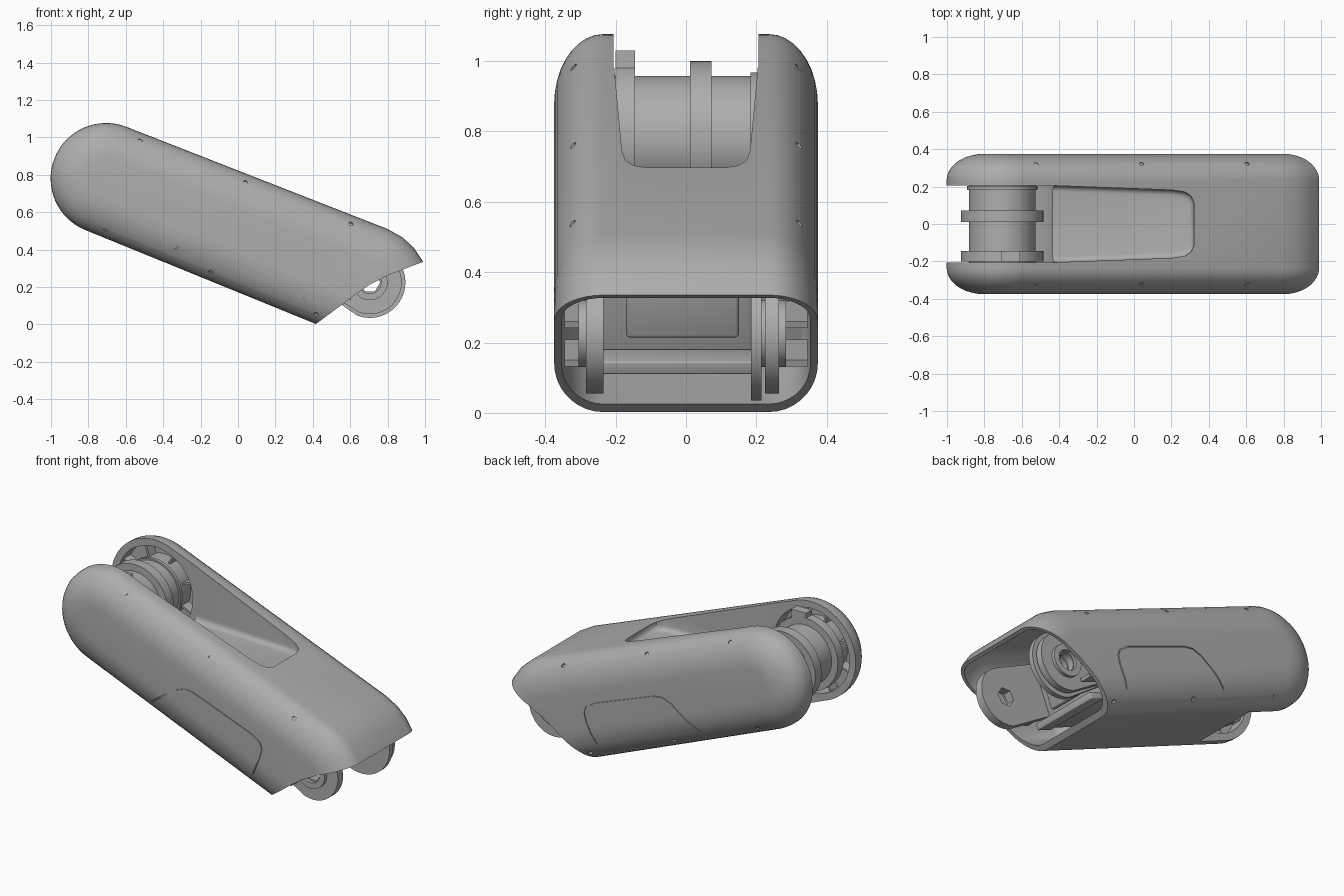
import bpy, bmesh, math
from mathutils import Vector, Matrix

cube = bpy.data.objects.get("Cube")
if cube:
    bpy.data.objects.remove(cube, do_unlink=True)

grey = bpy.data.materials.new("housing_grey")
grey.use_nodes = True
grey.diffuse_color = (0.42, 0.42, 0.42, 1)
grey.node_tree.nodes["Principled BSDF"].inputs["Base Color"].default_value = grey.diffuse_color

AXIS = Vector((-0.705, 0.78))      # upper pivot in x, z
HINGE = Vector((0.705, 0.225))     # lower pivot in x, z
SLOPE = math.radians(21.4)
UP = Vector((math.sin(SLOPE), math.cos(SLOPE)))


def make(name, bm):
    bmesh.ops.recalc_face_normals(bm, faces=bm.faces[:])
    mesh = bpy.data.meshes.new(name)
    bm.to_mesh(mesh)
    bm.free()
    mesh.materials.append(grey)
    ob = bpy.data.objects.new(name, mesh)
    bpy.context.collection.objects.link(ob)
    return ob


def loft(name, rings):
    """Bridge equal rings of points and cap both ends."""
    bm = bmesh.new()
    loops = [[bm.verts.new(p) for p in ring] for ring in rings]
    count = len(loops[0])
    for a, b in zip(loops, loops[1:]):
        for i in range(count):
            j = (i + 1) % count
            bm.faces.new((a[i], a[j], b[j], b[i]))
    bm.faces.new(loops[0])
    bm.faces.new(loops[-1])
    return make(name, bm)


def prism(name, pts, y0, y1):
    return loft(name, [[(p[0], y, p[1]) for p in pts] for y in (y0, y1)])


def arc(c, r, a0, a1, n):
    return [Vector((c[0] + r * math.cos(math.radians(a0 + (a1 - a0) * i / n)),
                    c[1] + r * math.sin(math.radians(a0 + (a1 - a0) * i / n)))) for i in range(n + 1)]


def disc(name, c, r, y0, y1, n=48):
    return prism(name, arc(c, r, 0, 360, n)[:-1], y0, y1)


def inset(pts, d):
    """Offset a counter-clockwise outline inwards."""
    out = []
    for i, p in enumerate(pts):
        e1 = (p - pts[i - 1]).normalized()
        e2 = (pts[(i + 1) % len(pts)] - p).normalized()
        n1, n2 = Vector((-e1.y, e1.x)), Vector((-e2.y, e2.x))
        out.append(p + (n1 + n2) * d / (1 + n1.dot(n2)))
    return out


def pillow(name, pts, half, side=0.14, depth=0.2, steps=9):
    """Extrude an outline in y with elliptically rounded flanks."""
    quarter = []
    for i in range(steps + 1):
        t = math.pi / 2 * i / steps
        quarter.append((half - side + side * math.sin(t), depth * (1 - math.cos(t))))
    levels = [(-y, d) for y, d in reversed(quarter)] + quarter
    return loft(name, [[(p.x, y, p.y) for p in inset(pts, d)] for y, d in levels])


def boolean(ob, cutter, keep=False):
    mod = ob.modifiers.new("cut", "BOOLEAN")
    mod.operation, mod.solver, mod.object = "DIFFERENCE", "EXACT", cutter
    mesh = bpy.data.meshes.new_from_object(ob.evaluated_get(bpy.context.evaluated_depsgraph_get()))
    ob.modifiers.clear()
    ob.data = mesh
    if not keep:
        bpy.data.objects.remove(cutter, do_unlink=True)


def box(name, centre, size, tilt=0.0, bevel=0.0):
    bm = bmesh.new()
    bmesh.ops.create_cube(bm, size=1, matrix=Matrix.Diagonal((*size, 1)))
    if bevel:
        bmesh.ops.bevel(bm, geom=bm.edges[:], offset=bevel, segments=3, affect="EDGES", profile=0.5)
    bm.transform(Matrix.Translation(centre) @ Matrix.Rotation(tilt, 4, "Y"))
    return make(name, bm)


# Outer shell: round head, straight flanks, curved toe
toe = [Vector(p) for p in [(0.95, -0.215), (1.04, 0.10), (1.03, 0.23), (0.99, 0.335),
                           (0.94, 0.41), (0.88, 0.465), (0.80, 0.51)]]
head = arc(AXIS, 0.297, 90 - 21.4, 270 - 21.4, 32)
outline = toe + head
shell = pillow("shell", outline, 0.375)

# Hollow toe
inner = inset(outline, 0.022)[:len(toe)] + [Vector((0.40, 0.638)), Vector((0.15, 0.153))]
boolean(shell, pillow("toe_cavity", inner, 0.353, 0.12, 0.16))

# Slanted opening under the toe
mouth = [(0.25, -0.125), (0.42, 0.005), (0.535, 0.09), (0.62, 0.155), (0.70, 0.21),
         (0.80, 0.262), (0.99, 0.335), (1.3, 0.45), (1.3, -0.5), (0.25, -0.5)]
boolean(shell, prism("mouth_cutter", mouth, -0.6, 0.6))

# Tapered slot along the top, with softened floor edges
half_plan = [(-1.3, 0.208), (-0.43, 0.205), (0.20, 0.182), (0.27, 0.172), (0.305, 0.15), (0.32, 0.115)]
plan = half_plan + [(x, -y) for x, y in reversed(half_plan)]
bm = bmesh.new()
floor = bm.faces.new([bm.verts.new((x, y, 0.655)) for x, y in plan])
rim = bmesh.ops.extrude_face_region(bm, geom=[floor])
bmesh.ops.translate(bm, verts=[v for v in rim["geom"] if isinstance(v, bmesh.types.BMVert)], vec=(0, 0, 0.8))
if not floor.is_valid:
    bm.faces.new([v for v in bm.verts if v.co.z < 0.7])
low = [e for e in bm.edges if all(v.co.z < 0.7 for v in e.verts)]
bmesh.ops.bevel(bm, geom=low, offset=0.03, segments=4, affect="EDGES", profile=0.5)
boolean(shell, make("slot_cutter", bm))

# Fork gap around the upper pivot
gap = [(-1.3, 1.3), (-0.41, 1.3)] + arc(AXIS, 0.298, 0, -75, 16) + [(-0.66, 0.2), (-1.3, 0.2)]
boolean(shell, prism("fork_gap_cutter", gap, -0.206, 0.206))
for s in (-1, 1):
    boolean(shell, disc("fork_recess_cutter", AXIS, 0.255, s * 0.15, s * 0.297))

# Access panel seam engraved on both flanks
seam = [Vector(p) for p in [(-0.34, 0.40), (-0.16, 0.53), (-0.10, 0.552), (-0.04, 0.545), (0.36, 0.395),
                            (0.41, 0.36), (0.425, 0.32), (0.41, 0.26), (0.35, 0.14)]]
wide = []
for i, p in enumerate(seam):
    d = (seam[min(i + 1, len(seam) - 1)] - seam[max(i - 1, 0)]).normalized()
    wide.append((p, Vector((-d.y, d.x)) * 0.003))
ribbon = [p + n for p, n in wide] + [p - n for p, n in reversed(wide)]
groove = prism("seam_cutter", ribbon, -0.5, 0.5)
boolean(groove, pillow("seam_limit", inset(outline, 0.006), 0.369))
boolean(shell, groove)

# Screw holes on the rounded edges
bm = bmesh.new()
for k in range(3):
    for x, z, up in ((-0.52, 0.99, 1), (-0.71, 0.50, -1)):
        for s in (-1, 1):
            aim = Vector((UP.x * up, s, UP.y * up))
            at = Vector((x + 0.563 * k, s * 0.328, z - 0.2235 * k))
            bmesh.ops.create_cone(bm, cap_ends=True, segments=14, radius1=0.012, radius2=0.012, depth=0.03,
                                  matrix=Matrix.Translation(at) @ aim.to_track_quat("Z", "Y").to_matrix().to_4x4())
boolean(shell, make("screw_cutter", bm))

# Upper joint: barrel, collars and fork hubs
disc("joint_barrel", AXIS, 0.178, -0.30, 0.30, 64)
disc("middle_collar", AXIS, 0.22, 0.012, 0.073, 64)
disc("end_collar", AXIS, 0.22, -0.20, -0.145, 64)
disc("barrel_flange", AXIS, 0.188, 0.183, 0.203, 64)
box("collar_tab", (-0.66, -0.173, 1.005), (0.10, 0.055, 0.05))
for s, side in ((-1, "front"), (1, "back")):
    for k in range(8):
        a = math.radians(45 * k + 20)
        at = (AXIS.x + 0.215 * math.cos(a), s * 0.265, AXIS.y + 0.215 * math.sin(a))
        box(f"{side}_fork_rib_{k}", at, (0.085, 0.065, 0.012), -a)

# Lower hinge plates reaching out of the toe, with a bored pivot
along = Vector((UP.y, -UP.x))
for name, y0, y1, r in (("front_hinge_plate", -0.285, -0.235, 0.17),
                        ("back_inner_hinge_plate", 0.185, 0.215, 0.19),
                        ("back_outer_hinge_plate", 0.225, 0.265, 0.17)):
    root = HINGE - along * 0.33 + UP * 0.04
    pts = arc(HINGE, r, -111.4, 68.6, 28) + arc(root, 0.15, 68.6, 248.6, 16)
    plate = prism(name, pts, y0, y1)
    boolean(plate, disc("pivot_bore", HINGE, 0.055, -0.4, 0.4, 6 if y0 < 0 else 32))
for name, y0, y1 in (("front_pivot_boss", -0.305, -0.28), ("back_pivot_boss", 0.21, 0.285)):
    boss = disc(name, HINGE, 0.095, y0, y1)
    boolean(boss, disc("boss_bore", HINGE, 0.06, -0.4, 0.4, 32))

# Internal carrier between the plates
box("carrier_block", (0.37, -0.025, 0.36), (0.16, 0.43, 0.38), SLOPE, 0.012)
box("carrier_cover", (0.465, -0.01, 0.31), (0.03, 0.32, 0.20), SLOPE, 0.01)
box("carrier_rail", (0.43, -0.025, 0.145), (0.10, 0.45, 0.04), SLOPE, 0.006)
for s, side in ((-1, "front"), (1, "back")):
    for k in range(2):
        box(f"{side}_mount_rib_{k}", (0.53, s * 0.31, 0.17 + 0.11 * k), (0.16, 0.07, 0.02), SLOPE)

# Smooth shading with crisp edges
bpy.ops.object.select_all(action="DESELECT")
for ob in bpy.context.collection.objects:
    if ob.type == "MESH" and ob.data.materials and ob.data.materials[0] == grey:
        ob.select_set(True)
        bpy.context.view_layer.objects.active = ob
bpy.ops.object.shade_smooth_by_angle(angle=math.radians(32))
